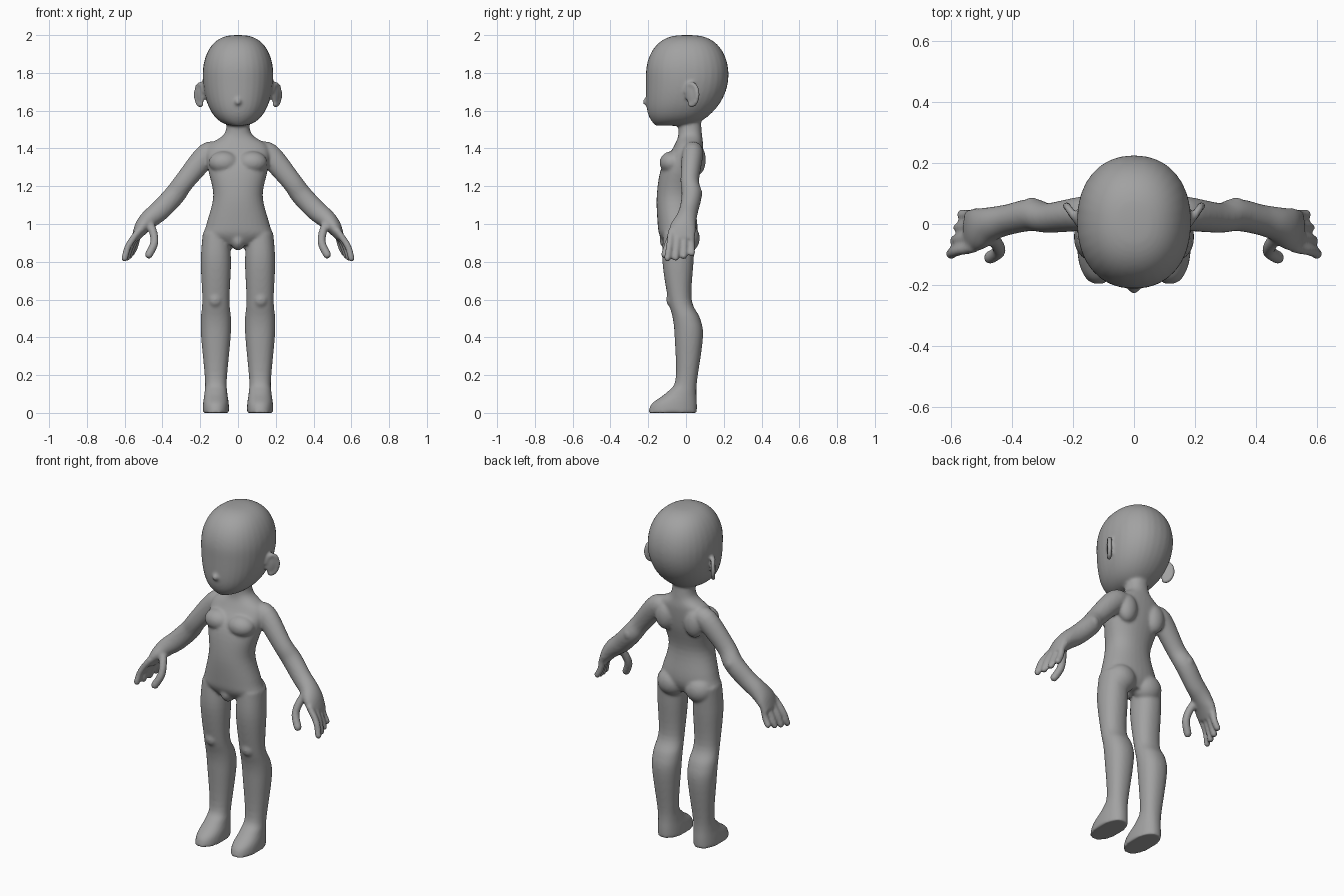
import bpy
import bmesh
from math import cos, sin, pi, radians, copysign
from mathutils import Vector, Matrix

if "Cube" in bpy.data.objects:
    bpy.data.objects.remove(bpy.data.objects["Cube"], do_unlink=True)

bm = bmesh.new()
SIDES = 32
STEPS = 5


def resample(rows):
    """Smooth curve through rows of numbers."""
    out = []
    for i in range(len(rows) - 1):
        before, start = rows[max(i - 1, 0)], rows[i]
        end, after = rows[i + 1], rows[min(i + 2, len(rows) - 1)]
        for s in range(STEPS):
            t = s / STEPS
            row = []
            for a, b, c, d in zip(before, start, end, after):
                leave, arrive = (c - a) / 2, (d - b) / 2
                bend = 3 * (c - b) - 2 * leave - arrive
                twist = 2 * (b - c) + leave + arrive
                row.append(b + t * (leave + t * (bend + t * twist)))
            out.append(row)
    return out + [list(rows[-1])]


def skin(rings):
    """Bridge closed rings and cap both ends."""
    loops = [[bm.verts.new(point) for point in ring] for ring in rings]
    for low, high in zip(loops, loops[1:]):
        for i in range(SIDES):
            j = (i + 1) % SIDES
            bm.faces.new((low[i], low[j], high[j], high[i]))
    bm.faces.new(reversed(loops[0]))
    bm.faces.new(loops[-1])


def outline(center, across, along, power=2):
    """Ellipse, squarer as power grows."""
    ring = []
    for i in range(SIDES):
        angle = 2 * pi * i / SIDES
        c, s = (copysign(abs(k) ** (2 / power), k) for k in (cos(angle), sin(angle)))
        ring.append(center + across * c + along * s)
    return ring


def stack(rows, x=0):
    """Level sections: height, half width, front y, back y."""
    skin([outline(Vector((x, (front + back) / 2, z)), Vector((width, 0, 0)),
                  Vector((0, (back - front) / 2, 0)), 2.2)
          for z, width, front, back in resample(rows)])


def tube(rows, ref):
    """Sections along a path: x, y, z, thickness, width along ref."""
    rows = resample(rows)
    centers = [Vector(row[:3]) for row in rows]
    rings = []
    for i, (center, row) in enumerate(zip(centers, rows)):
        tangent = centers[min(i + 1, len(rows) - 1)] - centers[max(i - 1, 0)]
        tangent.normalize()
        along = Vector(ref)
        along = (along - tangent * along.dot(tangent)).normalized()
        rings.append(outline(center, along.cross(tangent) * row[-2], along * row[-1]))
    skin(rings)


def blob(center, radii, turn=0):
    """Ellipsoid, turned about the vertical."""
    matrix = (Matrix.Translation(center) @ Matrix.Rotation(radians(turn), 4, 'Z')
              @ Matrix.Diagonal((*radii, 1)))
    bmesh.ops.create_uvsphere(bm, u_segments=SIDES, v_segments=SIDES // 2,
                              radius=1, matrix=matrix)


def rounded_rod(points, radius, ref=(0, 1, 0)):
    """Even tube with a ball at its far end."""
    tube([(*point, radius, radius) for point in points], ref)
    blob(points[-1], (radius, radius, radius))


# Leg and foot
stack([(.95, .07, -.12, .05), (.8, .08, -.125, .04), (.6, .072, -.095, .03),
       (.5, .08, -.07, .075), (.4, .078, -.06, .09), (.18, .058, -.055, .06),
       (.11, .06, -.1, .055), (.05, .068, -.18, .058), (0, .07, -.2, .058)], x=.117)
knee_cap = blob((.12, -.07, .6), (.04, .035, .045))
blob((.09, 0, .925), (.085, .073, .08))  # buttock
blob((.095, .055, 1.34), (.06, .05, .085))  # shoulder blade
blob((.075, -.075, 1.325), (.08, .065, .06))  # chest muscle

# Arm and palm
tube([(.1, .035, 1.38, .04, .045), (.16, .035, 1.37, .062, .056),
      (.28, .02, 1.23, .054, .049), (.335, .03, 1.155, .056, .053),
      (.41, .015, 1.075, .055, .05), (.47, 0, 1.025, .05, .056),
      (.51, -.016, .98, .04, .07), (.545, -.025, .92, .02, .07)], (0, 1, 0))
blob((.335, .058, 1.16), (.03, .03, .035))  # elbow

# Four fingers, fanned from the knuckles, first one longest
for i in range(4):
    knuckle = Vector((.525, -.078 + .035 * i, .965))
    tip = Vector((.6 - .012 * i, -.098 + .043 * i, .818 + .003 * i * i))
    joint = Vector((tip.x - .02, (knuckle.y + tip.y) / 2, .885))
    rounded_rod([knuckle, joint, tip], .018)

# Thumb
rounded_rod([(.475, -.03, 1.02), (.45, -.065, .96), (.443, -.09, .9), (.472, -.11, .838)], .022)

# Ear: thin plate with a raised rim curling round its back
ear_center = Vector((.2, .03, 1.685))
ear_turn = -35
ear_back = Matrix.Rotation(radians(ear_turn), 3, 'Z') @ Vector((0, 1, 0))
blob(ear_center, (.013, .04, .055), ear_turn)
rim = []
for degrees in range(170, -120, -20):
    angle = radians(degrees)
    rim.append(ear_center + ear_back * .037 * cos(angle) + Vector((0, 0, .055 * sin(angle))))
rounded_rod(rim, .013, ref=(1, 0, 0))

# Mirror the paired parts to the other side
twin = bmesh.ops.duplicate(bm, geom=bm.verts[:] + bm.edges[:] + bm.faces[:])["geom"]
bmesh.ops.scale(bm, vec=(-1, 1, 1),
                verts=[item for item in twin if isinstance(item, bmesh.types.BMVert)])

# Torso and neck
stack([(.89, .1, -.11, .03), (.94, .178, -.14, .055), (1, .167, -.15, .06),
       (1.15, .131, -.155, .045), (1.3, .16, -.13, .078), (1.41, .16, -.065, .09),
       (1.48, .07, -.04, .084), (1.6, .06, -.05, .075)])
blob((0, -.085, .915), (.04, .055, .055))  # groin

# Head: domed crown, jaw narrowing below a nearly upright face
head = []
for degrees in range(-88, 90, 8):
    rise = sin(radians(degrees))
    level = cos(radians(degrees))
    round_off = level ** .75
    if rise > 0:
        height, front, back = .21, round_off, round_off
    else:
        height, front, back = .27, 1 - rise ** 6 / 4, level ** 1.3
    head.append((1.79 + height * rise, .187 * round_off, -.212 * front, .01 + .215 * back))
stack(head)
blob((0, -.2, 1.647), (.021, .03, .022))  # nose
blob((0, -.192, 1.675), (.016, .02, .045))  # nose bridge

bmesh.ops.recalc_face_normals(bm, faces=bm.faces)
mesh = bpy.data.meshes.new("body")
bm.to_mesh(mesh)
bm.free()
body = bpy.data.objects.new("body", mesh)
bpy.context.collection.objects.link(body)

# Plain grey skin
color = (.36, .36, .36, 1)
grey = bpy.data.materials.new("plain grey")
grey.use_nodes = True
grey.diffuse_color = color
grey.node_tree.nodes["Principled BSDF"].inputs["Base Color"].default_value = color
mesh.materials.append(grey)

# Fuse the parts into one soft skin
fuse = body.modifiers.new("fuse", 'REMESH')
fuse.mode = 'VOXEL'
fuse.voxel_size = .0075
fuse.use_smooth_shade = True
soften = body.modifiers.new("soften", 'SMOOTH')
soften.factor = .5
soften.iterations = 9
